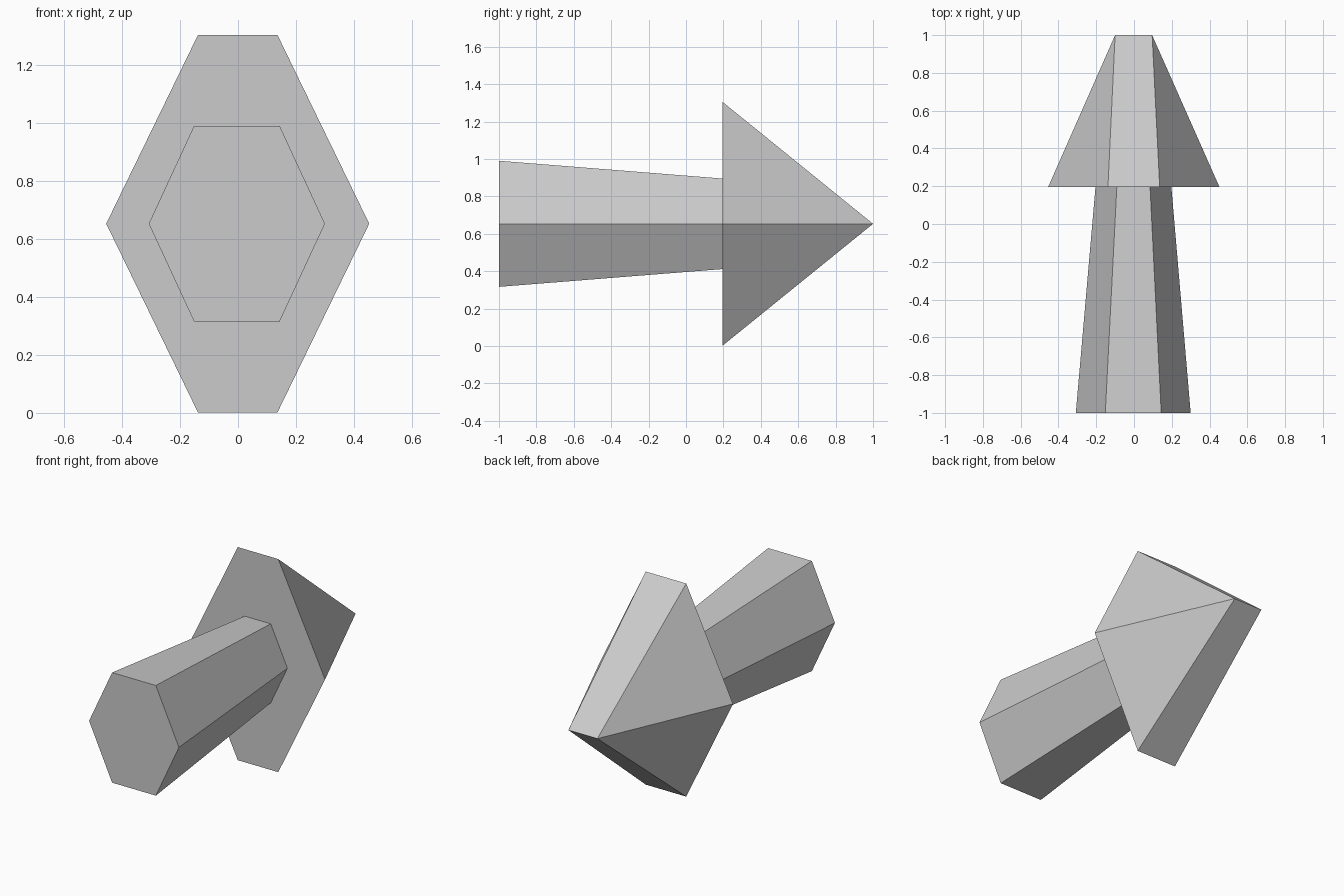
import bpy, bmesh

if "Cube" in bpy.data.objects:
    bpy.data.objects.remove(bpy.data.objects["Cube"])

MID_Z = 0.653


def hex_ring(bm, y, cx, half_w, flat_w, half_h):
    """Six-sided cross-section with flat top and bottom."""
    pts = [(half_w, 0), (flat_w, half_h), (-flat_w, half_h),
           (-half_w, 0), (-flat_w, -half_h), (flat_w, -half_h)]
    return [bm.verts.new((cx + x, y, MID_Z + z)) for x, z in pts]


bm = bmesh.new()

# Sections from shaft end, to shaft root, to head shoulder, to chisel tip
rings = [hex_ring(bm, *s) for s in (
    (-1.0, -0.004, 0.304, 0.148, 0.337),
    (0.195, -0.003, 0.201, 0.088, 0.242),
    (0.195, -0.001, 0.454, 0.137, 0.652),
    (1.0, -0.002, 0.098, 0.098, 0.0),
)]
bm.faces.new(rings[0])
for a, b in zip(rings, rings[1:]):
    for i in range(6):
        j = (i + 1) % 6
        bm.faces.new((a[i], a[j], b[j], b[i]))

# Collapse the last section into the tip edge
bmesh.ops.remove_doubles(bm, verts=bm.verts, dist=0.0005)
bmesh.ops.recalc_face_normals(bm, faces=bm.faces)

mesh = bpy.data.meshes.new("arrow")
bm.to_mesh(mesh)
bm.free()
arrow = bpy.data.objects.new("arrow", mesh)
bpy.context.collection.objects.link(arrow)
